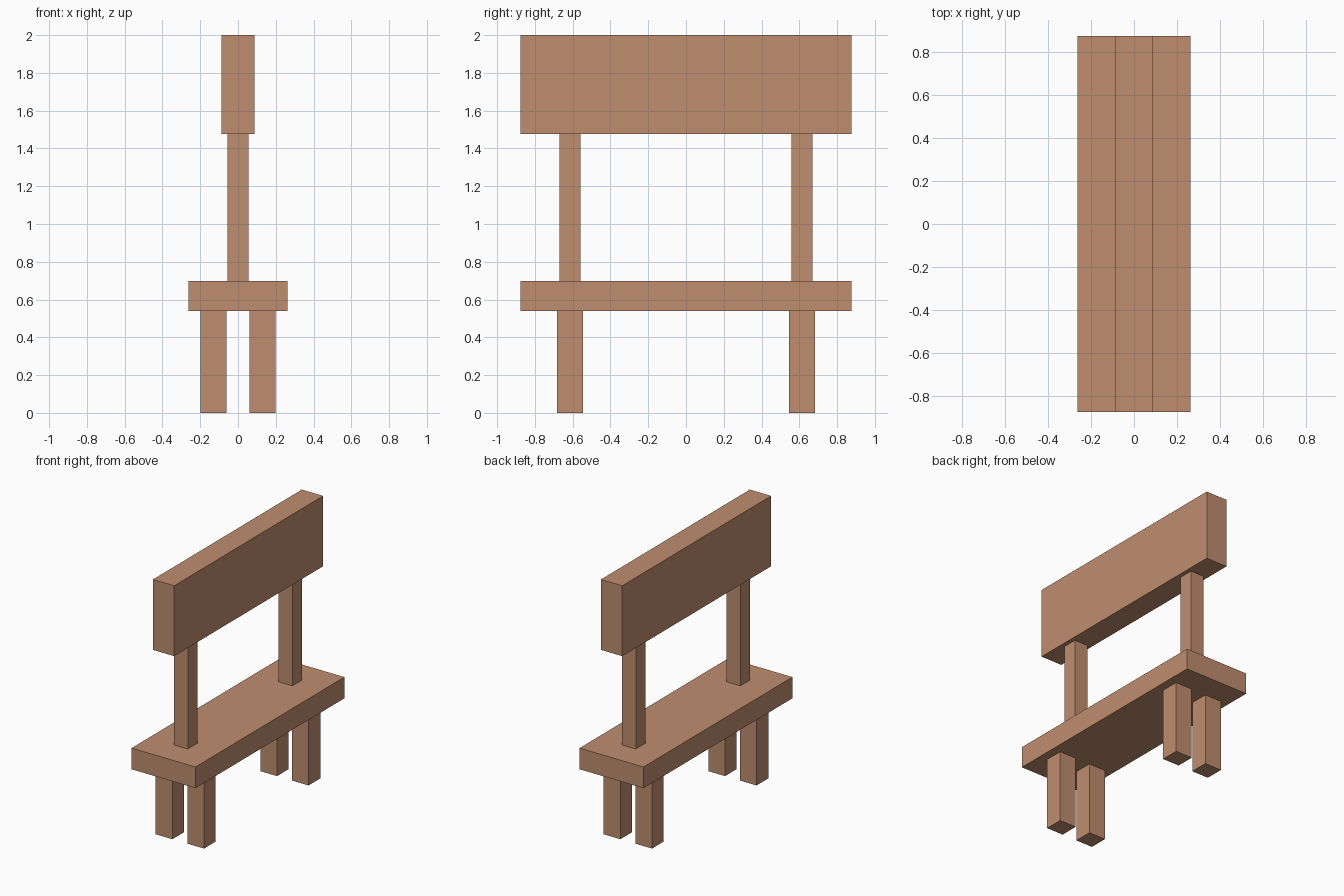
import bpy

if "Cube" in bpy.data.objects:
    bpy.data.objects.remove(bpy.data.objects["Cube"])

wood = bpy.data.materials.new("light brown wood")
wood.diffuse_color = (0.52, 0.27, 0.162, 1.0)
wood.use_nodes = True
wood.node_tree.nodes["Principled BSDF"].inputs["Base Color"].default_value = wood.diffuse_color


def box(name, x, y, z0, z1, half_x, half_y):
    """Box standing between heights z0 and z1."""
    bpy.ops.mesh.primitive_cube_add(size=2, location=(x, y, (z0 + z1) / 2))
    ob = bpy.context.object
    ob.name = name
    ob.scale = (half_x, half_y, (z1 - z0) / 2)
    bpy.ops.object.transform_apply(location=False, rotation=False, scale=True)
    ob.data.materials.append(wood)
    return ob


# Seat plank and backrest board
box("seat", 0, 0, 0.54, 0.698, 0.263, 0.876)
box("backrest", 0, 0, 1.476, 2.0, 0.0875, 0.876)

for y, end in ((-0.615, "front"), (0.615, "back")):
    # Post holding the backrest
    box(f"{end}_post", 0, y, 0.698, 1.476, 0.056, 0.056)
    # Pair of legs
    for x, side in ((-0.13, "left"), (0.13, "right")):
        box(f"{end}_{side}_leg", x, y, 0.0, 0.54, 0.069, 0.069)
